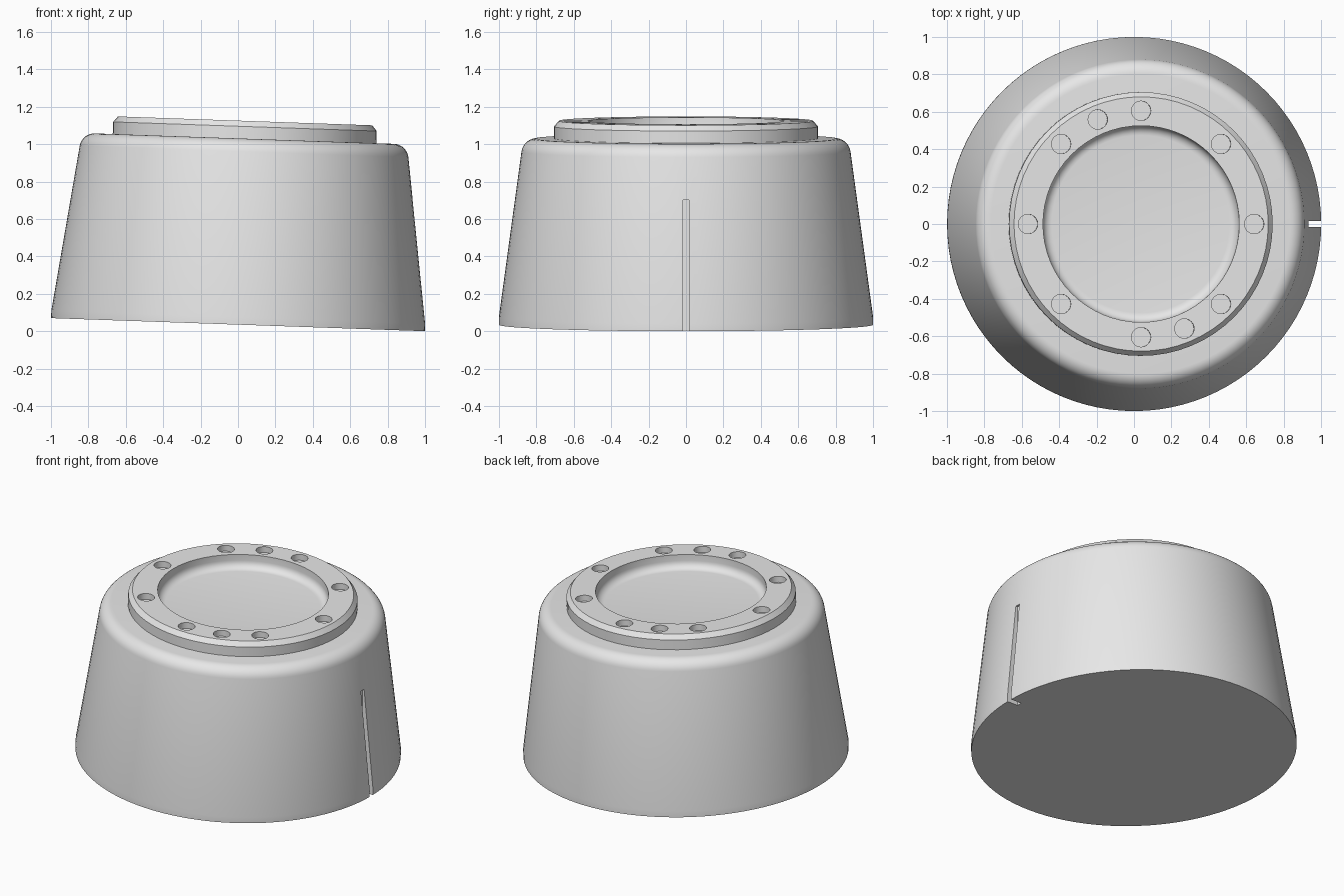
import bpy, bmesh
from math import sin, cos, pi, radians
from mathutils import Matrix, Vector

cube = bpy.data.objects.get("Cube")
if cube:
    bpy.data.objects.remove(cube)

# The whole housing leans slightly towards +x
TILT = Matrix.Translation((0, 0, 0.035)) @ Matrix.Rotation(radians(2), 4, 'Y')

grey = bpy.data.materials.new("plain grey")
grey.use_nodes = True
grey.diffuse_color = (0.8, 0.8, 0.8, 1)
grey.node_tree.nodes["Principled BSDF"].inputs["Base Color"].default_value = (0.8, 0.8, 0.8, 1)


def make_object(name, bm, matrix=None):
    if matrix:
        bm.transform(matrix)
    bmesh.ops.recalc_face_normals(bm, faces=bm.faces)
    mesh = bpy.data.meshes.new(name)
    bm.to_mesh(mesh)
    bm.free()
    mesh.materials.append(grey)
    obj = bpy.data.objects.new(name, mesh)
    bpy.context.collection.objects.link(obj)
    return obj


def lathe(name, profile, segments):
    """Revolve (radius, height) points; the end points lie on the axis."""
    bm = bmesh.new()
    verts = [bm.verts.new((r, 0, z)) for r, z in profile]
    edges = [bm.edges.new(pair) for pair in zip(verts, verts[1:])]
    bmesh.ops.spin(bm, geom=verts + edges, cent=(0, 0, 0), axis=(0, 0, 1),
                   angle=2 * pi, steps=segments, use_merge=True)
    bmesh.ops.remove_doubles(bm, verts=bm.verts, dist=0.0005)
    return make_object(name, bm, TILT)


def arc(r, z, radius, start, end, steps):
    angles = [radians(start + (end - start) * i / steps) for i in range(steps + 1)]
    return [(r + radius * cos(a), z + radius * sin(a)) for a in angles]


def cut(obj, cutter):
    mod = obj.modifiers.new("cut", 'BOOLEAN')
    mod.operation = 'DIFFERENCE'
    mod.solver = 'EXACT'
    mod.object = cutter
    bpy.ops.object.select_all(action='DESELECT')
    bpy.context.view_layer.objects.active = obj
    obj.select_set(True)
    bpy.ops.object.modifier_apply(modifier=mod.name)
    bpy.data.objects.remove(cutter)
    bpy.ops.object.shade_smooth_by_angle(angle=radians(30))


# Tapered body with a rounded shoulder
body = lathe("tapered_body",
             [(0, 0), (1, 0), (1, 0.04)] + arc(0.8, 0.915, 0.08, 8, 90, 8) + [(0, 0.995)], 96)

# Narrow slot running up the left side from the base
bm = bmesh.new()
bmesh.ops.create_cube(bm, size=1)
bm.transform(Matrix.Translation((1.02, 0, 0.3)) @ Matrix.Diagonal((0.2, 0.034, 0.8, 1)))
cut(body, make_object("slot_cutter", bm))

# Flange ring with a chamfered rim and a dished recess
flange = lathe("flange_ring",
               [(0, 0.95), (0.705, 0.95), (0.705, 1.06), (0.68, 1.09), (0.525, 1.09)]
               + arc(0.475, 1.05, 0.05, 0, -90, 6) + [(0, 1.0)], 64)

# Bolt holes: eight evenly spaced plus two extra opposite each other
bm = bmesh.new()
for angle in [45 * i for i in range(8)] + [112.5, 292.5]:
    a = radians(angle)
    spot = Vector((0.605 * cos(a), 0.605 * sin(a), 1.1))
    bmesh.ops.create_cone(bm, cap_ends=True, segments=24, radius1=0.052, radius2=0.052,
                          depth=0.1, matrix=Matrix.Translation(spot))
cut(flange, make_object("hole_cutter", bm, TILT))
